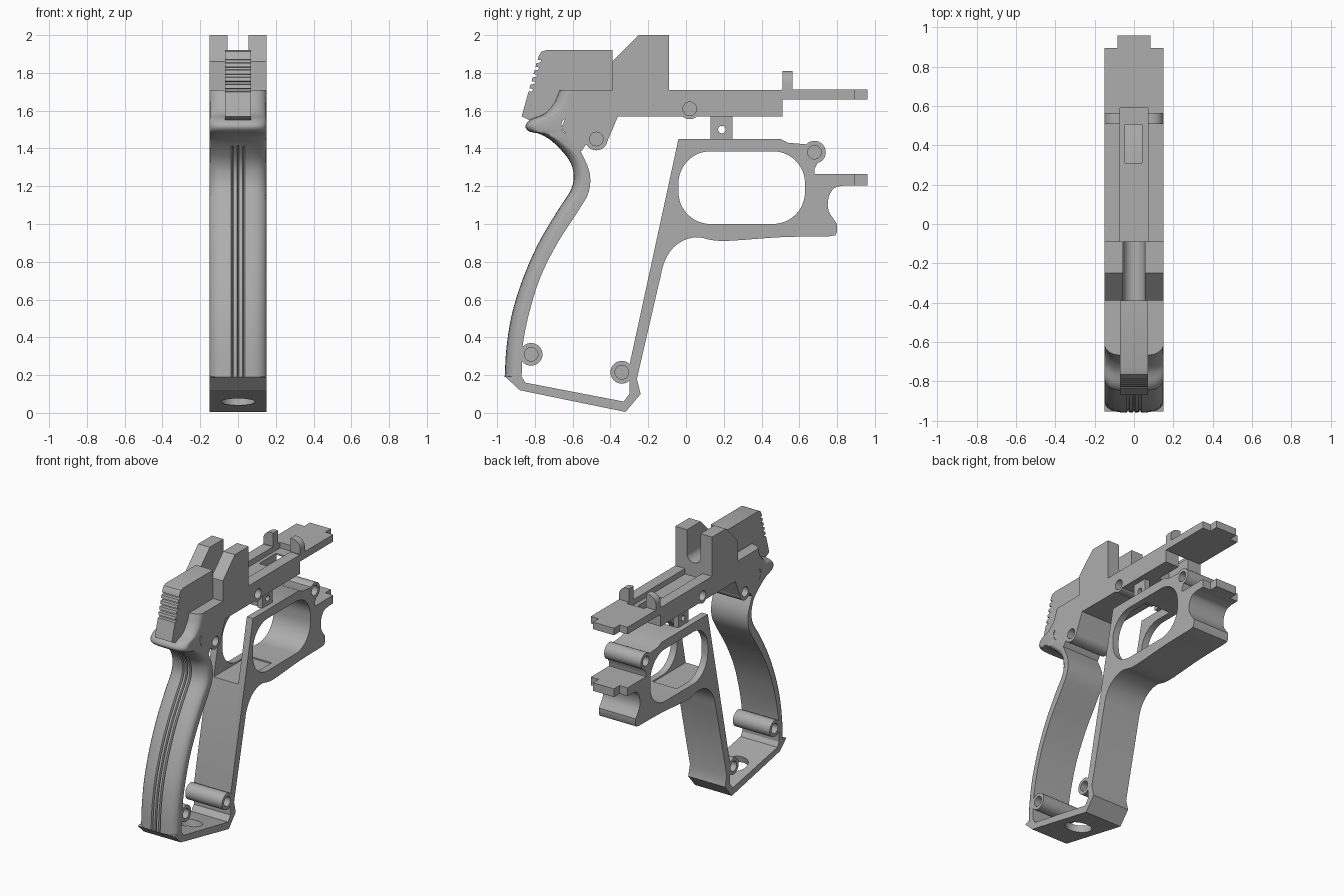
import bpy, bmesh, math
from mathutils import Vector, Matrix

if "Cube" in bpy.data.objects:
    bpy.data.objects.remove(bpy.data.objects["Cube"])

HALF = 0.15
GREY = (0.42, 0.42, 0.42, 1)
mat = bpy.data.materials.new("plain grey")
mat.use_nodes = True
mat.diffuse_color = GREY
mat.node_tree.nodes["Principled BSDF"].inputs["Base Color"].default_value = GREY


def make(name, bm):
    bmesh.ops.recalc_face_normals(bm, faces=bm.faces)
    me = bpy.data.meshes.new(name)
    bm.to_mesh(me)
    bm.free()
    me.materials.append(mat)
    ob = bpy.data.objects.new(name, me)
    bpy.context.collection.objects.link(ob)
    return ob


def extrude(name, profile, x0=-HALF, x1=HALF):
    """Side profile of (y, z) points, extruded across x."""
    bm = bmesh.new()
    face = bm.faces.new([bm.verts.new((x0, y, z)) for y, z in profile])
    new = bmesh.ops.extrude_face_region(bm, geom=[face])["geom"]
    bmesh.ops.translate(bm, vec=(x1 - x0, 0, 0),
                        verts=[v for v in new if isinstance(v, bmesh.types.BMVert)])
    return make(name, bm)


def box(name, x0, x1, y0, y1, z0, z1):
    return extrude(name, [(y0, z0), (y1, z0), (y1, z1), (y0, z1)], x0, x1)


def disc(y, z, r, n=32):
    return [(y + r * math.cos(2 * math.pi * i / n), z + r * math.sin(2 * math.pi * i / n))
            for i in range(n)]


def spline(points, steps=5):
    """Smooth path through the points."""
    p = [Vector(q) for q in points]
    p = [2 * p[0] - p[1]] + p + [2 * p[-1] - p[-2]]
    out = []
    for a, b, c, d in zip(p, p[1:], p[2:], p[3:]):
        for s in range(steps):
            t = s / steps
            out.append(0.5 * (2 * b + (c - a) * t + (2 * a - 5 * b + 4 * c - d) * t * t
                              + (3 * b - a - 3 * c + d) * t ** 3))
    return out + [p[-2]]


def cut(ob, cutters):
    for c in cutters:
        m = ob.modifiers.new("cut", 'BOOLEAN')
        m.operation, m.solver, m.object = 'DIFFERENCE', 'EXACT', c
    bpy.context.view_layer.update()
    dg = bpy.context.evaluated_depsgraph_get()
    me = bpy.data.meshes.new_from_object(ob.evaluated_get(dg))
    ob.modifiers.clear()
    ob.data = me


# Screw bosses: position and radius, with blind holes in both ends
BOSSES = [(0.02, 1.61, 0.055), (-0.475, 1.45, 0.06), (0.68, 1.38, 0.06),
          (-0.34, 0.215, 0.06), (-0.82, 0.31, 0.06)]
holes = [extrude("hole_cutter", disc(y, z, 0.036), s * 0.05, s * 0.17)
         for y, z, r in BOSSES for s in (-1, 1)]
helpers = list(holes)
parts = []

# Upper frame with the forked tower
upper = extrude("upper_frame", [
    (-0.60, 1.71), (-0.39, 1.71), (-0.39, 1.86), (-0.25, 2.0), (-0.09, 2.0), (-0.09, 1.71),
    (0.51, 1.71), (0.51, 1.57), (-0.36, 1.57), (-0.42, 1.43), (-0.48, 1.40), (-0.53, 1.42),
    (-0.555, 1.385), (-0.61, 1.44), (-0.66, 1.51), (-0.62, 1.6)])

# U-shaped notch through the tower, long top channel and slot
R = 0.055
bm = bmesh.new()
arc = [(R * math.cos(a), 1.825 + R * math.sin(a))
       for a in [math.pi + math.pi * i / 16 for i in range(17)]]
ring = [(-R, 2.1)] + arc + [(R, 2.1)]
face = bm.faces.new([bm.verts.new((x, -0.388, z)) for x, z in ring])
ext = bmesh.ops.extrude_face_region(bm, geom=[face])["geom"]
bmesh.ops.translate(bm, vec=(0, 0.4, 0), verts=[v for v in ext if isinstance(v, bmesh.types.BMVert)])
notch = make("notch_cutter", bm)
channel = box("channel_cutter", -0.07, 0.07, -0.09, 0.59, 1.67, 1.9)
slot = box("slot_cutter", -0.045, 0.04, 0.31, 0.51, 1.5, 1.8)
helpers += [notch, channel, slot]
cut(upper, [notch, channel, slot] + holes)
parts.append(upper)


# Front tongues, stepped at the tip
def tongue(name, y0, z0, z1):
    bm = bmesh.new()
    outline = [(-HALF, y0), (HALF, y0), (HALF, 0.895), (0.085, 0.895),
               (0.085, 0.96), (-0.085, 0.96), (-0.085, 0.895), (-HALF, 0.895)]
    f = bm.faces.new([bm.verts.new((x, y, z0)) for x, y in outline])
    new = bmesh.ops.extrude_face_region(bm, geom=[f])["geom"]
    bmesh.ops.translate(bm, vec=(0, 0, z1 - z0),
                        verts=[v for v in new if isinstance(v, bmesh.types.BMVert)])
    ob = make(name, bm)
    parts.append(ob)
    return ob


cut(tongue("upper_tongue", 0.505, 1.66, 1.712), [channel])
tongue("lower_tongue", 0.66, 1.205, 1.265)

# Upright ears with a rounded outer corner, and hanging lugs
pin = extrude("pin_cutter", disc(0.19, 1.5, 0.02), -0.2, 0.2)
helpers.append(pin)
for s, side in ((1, "left"), (-1, "right")):
    bm = bmesh.new()
    corner = [(0.09 + 0.06 * math.cos(a), 1.75 + 0.06 * math.sin(a))
              for a in [math.pi / 2 * i / 8 for i in range(9)]]
    prof = [(0.07, 1.66), (HALF, 1.66)] + corner + [(0.07, 1.81)]
    f = bm.faces.new([bm.verts.new((s * x, 0.51, z)) for x, z in prof])
    new = bmesh.ops.extrude_face_region(bm, geom=[f])["geom"]
    bmesh.ops.translate(bm, vec=(0, 0.055, 0),
                        verts=[v for v in new if isinstance(v, bmesh.types.BMVert)])
    parts.append(make(side + "_ear", bm))
    lug = box(side + "_lug", s * 0.07, s * 0.11, 0.13, 0.245, 1.445, 1.58)
    cut(lug, [pin])
    parts.append(lug)

# Rear block with a ridged back face
ridged = [(-0.87, 1.57)]
for i in range(5):
    z = 1.70 + i * 0.038
    y = -0.87 + (z - 1.57) * 0.28
    ridged += [(y, z), (y + 0.02, z + 0.003), (y + 0.024, z + 0.015), (y + 0.005, z + 0.018)]
ridged += [(-0.78, 1.89), (-0.765, 1.912), (-0.74, 1.92), (-0.39, 1.92), (-0.39, 1.65),
           (-0.6, 1.56), (-0.83, 1.55)]
parts.append(extrude("rear_block", ridged, -0.07, 0.07))

# Lower frame: guard, front strap and base in one profile
under = [tuple(v) for v in spline([(0.76, 0.935), (0.5, 0.93), (0.19, 0.91), (0.05, 0.93), (-0.05, 0.89),
                                   (-0.11, 0.81), (-0.14, 0.70)])]
lip = [tuple(v) for v in spline([(0.84, 1.205), (0.785, 1.19), (0.755, 1.14), (0.755, 1.07), (0.80, 1.0)])]
lower = extrude("lower_frame", [
    (-0.04, 1.45), (0.50, 1.45), (0.54, 1.43), (0.66, 1.42), (0.70, 1.33), (0.68, 1.29),
    (0.68, 1.25), (0.84, 1.25)] + lip + [(0.80, 0.96), (0.79, 0.94)] + under + [
    (-0.26, 0.18), (-0.24, 0.10), (-0.32, 0.005), (-0.88, 0.12), (-0.955, 0.19),
    (-0.875, 0.20), (-0.85, 0.16), (-0.33, 0.06), (-0.30, 0.10), (-0.30, 0.25)])
guard_ring = []
for cy, cz, q in ((0.46, 1.215, 0), (0.13, 1.215, 1), (0.13, 1.17, 2), (0.46, 1.17, 3)):
    for i in range(13):
        a = math.pi / 2 * (q + i / 12)
        guard_ring.append((cy + 0.17 * math.cos(a), cz + 0.17 * math.sin(a)))
guard_hole = extrude("guard_cutter", guard_ring, -0.2, 0.2)
strap_slot = box("strap_cutter", -0.1, 0.1, -0.3, 0.25, 0.99, 1.5)
bm = bmesh.new()
tilt = Matrix.Translation((0, -0.575, 0.08)) @ Matrix.Rotation(math.radians(-11), 4, 'X')
bmesh.ops.create_cone(bm, cap_ends=True, segments=40, radius1=0.09, radius2=0.09, depth=0.2, matrix=tilt)
base_hole = make("base_cutter", bm)
helpers += [guard_hole, strap_slot, base_hole]
cut(lower, [guard_hole, strap_slot, base_hole] + holes)
parts.append(lower)

# Curved back strap: outer and inner path lofted with rounded edges and fine grooves
outer = spline([(-0.96, 0.19), (-0.95, 0.35), (-0.92, 0.53), (-0.86, 0.72), (-0.78, 0.90), (-0.68, 1.07),
                (-0.61, 1.18), (-0.595, 1.26), (-0.62, 1.34), (-0.70, 1.43), (-0.77, 1.475),
                (-0.83, 1.49), (-0.85, 1.52), (-0.82, 1.555), (-0.75, 1.585), (-0.70, 1.64), (-0.67, 1.71)])
inner = spline([(-0.87, 0.18), (-0.865, 0.35), (-0.83, 0.53), (-0.77, 0.72), (-0.68, 0.90), (-0.57, 1.07),
                (-0.515, 1.17), (-0.51, 1.27), (-0.55, 1.37), (-0.58, 1.42), (-0.62, 1.46),
                (-0.65, 1.49), (-0.66, 1.52), (-0.65, 1.55), (-0.62, 1.57), (-0.60, 1.62), (-0.58, 1.71)])
half = [(0.006, 0), (0.023, 0), (0.03, 0.014), (0.037, 0), (0.07, 0.002), (0.10, 0.007),
        (0.12, 0.015), (0.137, 0.028), (0.147, 0.042), (HALF, 0.055)]
section = [(-x, d) for x, d in reversed(half)] + [(0, 0.014)] + half
bm = bmesh.new()
rows = []
for o, i in zip(outer, inner):
    direction = (i - o).normalized()
    row = []
    for x, d in section:
        if abs(x) < 0.04 and o.y > 1.40:
            d = 0
        p = o + direction * d
        row.append(bm.verts.new((x, p.x, p.y)))
    row += [bm.verts.new((x, i.x, i.y)) for x in (HALF, -HALF)]
    rows.append(row)
for a, b in zip(rows, rows[1:]):
    for k in range(len(a)):
        n = (k + 1) % len(a)
        bm.faces.new((a[k], a[n], b[n], b[k]))
bm.faces.new(rows[0])
bm.faces.new(rows[-1])
parts.append(make("back_strap", bm))

# Screw bosses
for k, (y, z, r) in enumerate(BOSSES):
    boss = extrude("screw_boss_%d" % (k + 1), disc(y, z, r))
    cut(boss, holes)
    parts.append(boss)

for h in helpers:
    bpy.data.objects.remove(h)
bpy.ops.object.select_all(action='DESELECT')
for ob in parts:
    ob.select_set(True)
bpy.context.view_layer.objects.active = parts[0]
bpy.ops.object.shade_smooth_by_angle(angle=math.radians(30))
